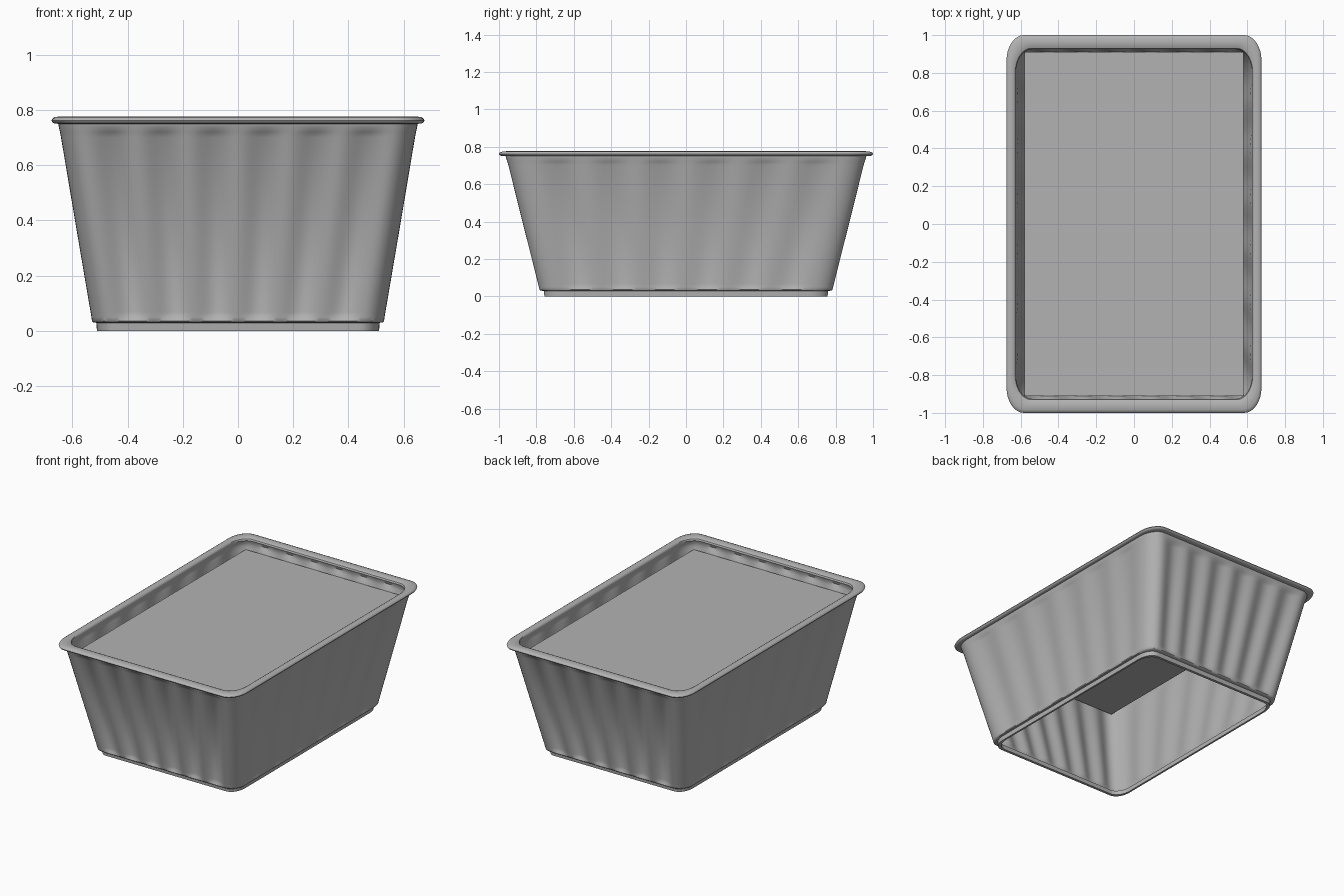
import bpy, bmesh, math

if "Cube" in bpy.data.objects:
    bpy.data.objects.remove(bpy.data.objects["Cube"])

STRETCH = 1.481      # the tub is a square section stretched along y
FLUTES = 6           # grooves on each side
DEPTH = 0.013        # groove depth
SIDE_STEPS, CORNER_STEPS = 60, 8

grey = bpy.data.materials.new("light grey plastic")
grey.diffuse_color = (0.45, 0.45, 0.45, 1)
grey.use_nodes = True
grey.node_tree.nodes["Principled BSDF"].inputs["Base Color"].default_value = grey.diffuse_color


def add_object(name, bm):
    mesh = bpy.data.meshes.new(name)
    bm.to_mesh(mesh)
    bm.free()
    mesh.materials.append(grey)
    ob = bpy.data.objects.new(name, mesh)
    bpy.context.collection.objects.link(ob)
    return ob


def section(w, groove):
    """Rounded square of half width w, with grooves pressed into the sides."""
    r = 0.135 * w
    s = w - r
    quarter = []
    for i in range(SIDE_STEPS):
        t = i / SIDE_STEPS
        dent = DEPTH * groove * (0.5 - 0.5 * math.cos(2 * math.pi * FLUTES * t))
        quarter.append((w - dent, -s + 2 * s * t))
    for i in range(CORNER_STEPS):
        a = math.pi / 2 * i / CORNER_STEPS
        quarter.append((s + r * math.cos(a), s + r * math.sin(a)))
    pts = []
    for k in range(4):
        c, n = ((1, 0), (0, 1), (-1, 0), (0, -1))[k]
        pts += [(x * c - y * n, x * n + y * c) for x, y in quarter]
    return pts


# Wall cross-section: half width, height, groove strength
profile = [
    (0.511, 0.000, 0), (0.513, 0.029, 0),                      # foot
    (0.525, 0.031, 0), (0.529, 0.036, 0),                      # step
    (0.531, 0.050, 0.5), (0.534, 0.068, 1), (0.588, 0.385, 1),
    (0.641, 0.700, 1), (0.645, 0.720, 0.5), (0.649, 0.738, 0),  # outer wall
    (0.651, 0.750, 0), (0.666, 0.751, 0), (0.673, 0.756, 0),
    (0.675, 0.762, 0), (0.672, 0.769, 0), (0.664, 0.774, 0),
    (0.650, 0.776, 0), (0.637, 0.774, 0), (0.628, 0.768, 0),
    (0.625, 0.758, 0),                                         # rolled rim
    (0.630, 0.738, 0), (0.630, 0.720, 0.5), (0.627, 0.700, 1),
    (0.574, 0.385, 1), (0.520, 0.068, 1), (0.517, 0.050, 0.5),
    (0.512, 0.036, 0), (0.501, 0.030, 0), (0.499, 0.000, 0),    # inner wall
]

# Tub: fluted wall, foot and rim, open underneath
bm = bmesh.new()
rings = [[bm.verts.new((x, y * STRETCH, z)) for x, y in section(w, g)]
         for w, z, g in profile]
for k, low in enumerate(rings):
    high = rings[(k + 1) % len(rings)]
    n = len(low)
    for i in range(n):
        j = (i + 1) % n
        bm.faces.new((low[i], low[j], high[j], high[i]))
bmesh.ops.recalc_face_normals(bm, faces=bm.faces)
tub = add_object("fluted_tub", bm)
bpy.context.view_layer.objects.active = tub
tub.select_set(True)
bpy.ops.object.shade_smooth_by_angle(angle=math.radians(40))

# Contents: flat rectangular surface just below the rim
bm = bmesh.new()
bm.faces.new([bm.verts.new((x * 0.58, y * 0.91, 0.70))
              for x, y in ((-1, -1), (1, -1), (1, 1), (-1, 1))])
add_object("contents_surface", bm)
